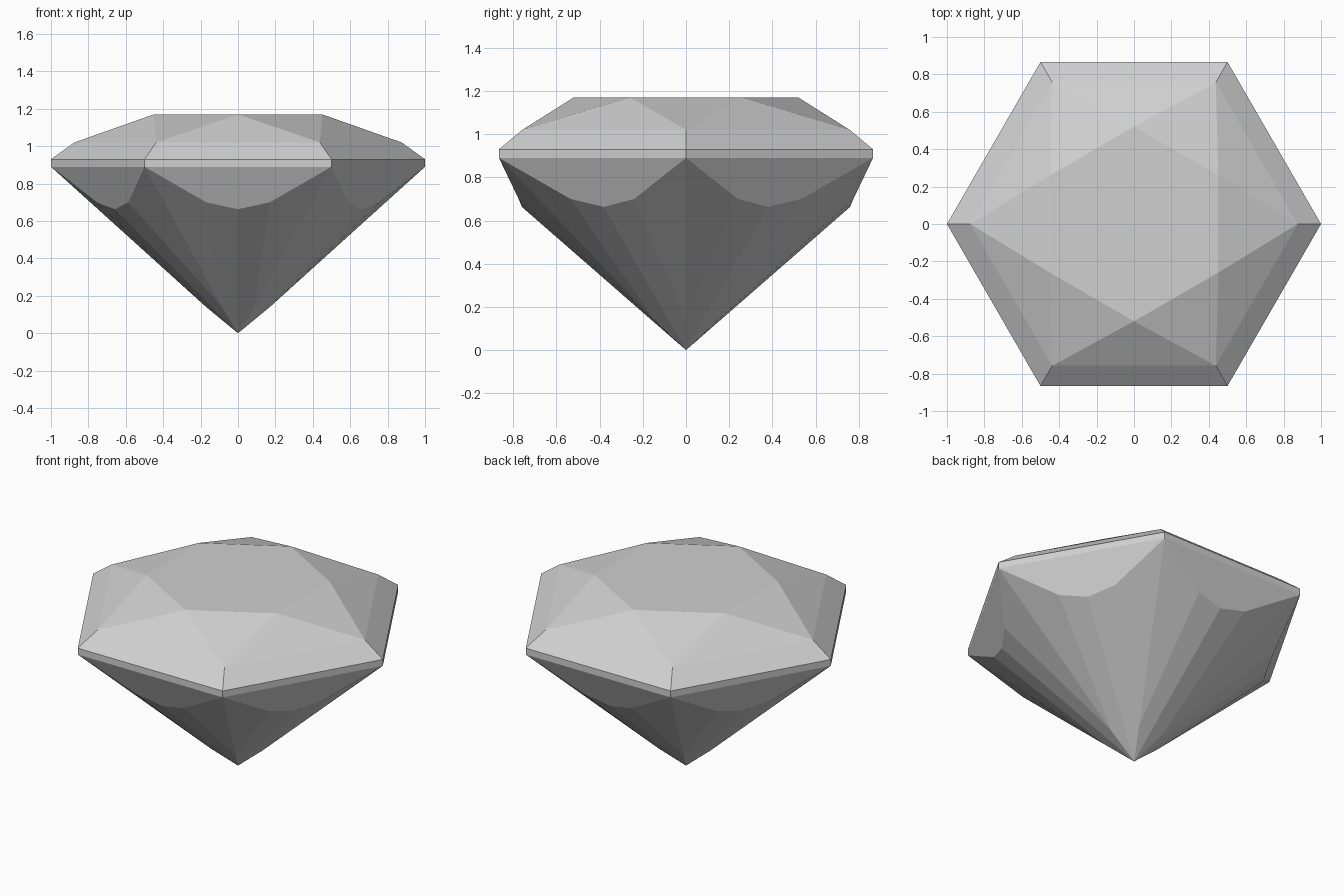
import bpy
import bmesh
from math import radians
from mathutils import Matrix, Vector

SIDES = 6
STEP = 360 / SIDES

cube = bpy.data.objects.get("Cube")
if cube:
    bpy.data.objects.remove(cube, do_unlink=True)

# Pale grey stone
stone = bpy.data.materials.new("pale_grey_stone")
stone.use_nodes = True
colour = (0.63, 0.63, 0.63, 1)
stone.diffuse_color = colour
stone.node_tree.nodes["Principled BSDF"].inputs["Base Color"].default_value = colour

bm = bmesh.new()


def ring(radius, z, turn=0, tangent=0):
    """Six vertices around the axis, each shifted sideways by tangent."""
    return [bm.verts.new(Matrix.Rotation(radians(i * STEP + turn), 3, 'Z')
                         @ Vector((radius, tangent, z)))
            for i in range(SIDES)]


# Crown rings, corners in line with the girdle except for the turned table
half = STEP / 2
table = ring(0.52, 1.17, half)
shoulder = ring(0.875, 1.02)
girdle_top = ring(1, 0.93)
girdle_base = ring(1, 0.89)

# Pavilion rings: scalloped lower rim of the side facets, then the tip collar
scallop_a = ring(0.775, 0.70, half, -0.17)
scallop_mid = ring(0.76, 0.663, half)
scallop_b = ring(0.775, 0.70, half, 0.17)
collar = ring(0.17, 0.14)
tip = bm.verts.new((0, 0, 0))

bm.faces.new(table)
for i in range(SIDES):
    j = (i + 1) % SIDES
    facets = [
        # Crown
        (table[i], shoulder[i], shoulder[j]),
        (table[i], shoulder[j], table[j]),
        (shoulder[i], girdle_top[i], girdle_top[j], shoulder[j]),
        # Girdle band
        (girdle_top[i], girdle_base[i], girdle_base[j], girdle_top[j]),
        # Scalloped side facet
        (girdle_base[i], scallop_a[i], scallop_mid[i], scallop_b[i], girdle_base[j]),
        # Slivers below each girdle corner
        (girdle_base[i], collar[i], scallop_a[i]),
        (girdle_base[j], scallop_b[i], collar[j]),
        # Long facets running to the tip
        (scallop_a[i], collar[i], tip, scallop_mid[i]),
        (scallop_mid[i], tip, collar[j], scallop_b[i]),
    ]
    for facet in facets:
        bm.faces.new(facet)

bmesh.ops.recalc_face_normals(bm, faces=bm.faces)
mesh = bpy.data.meshes.new("cut_gem")
bm.to_mesh(mesh)
bm.free()
mesh.materials.append(stone)
gem = bpy.data.objects.new("cut_gem", mesh)
bpy.context.collection.objects.link(gem)
